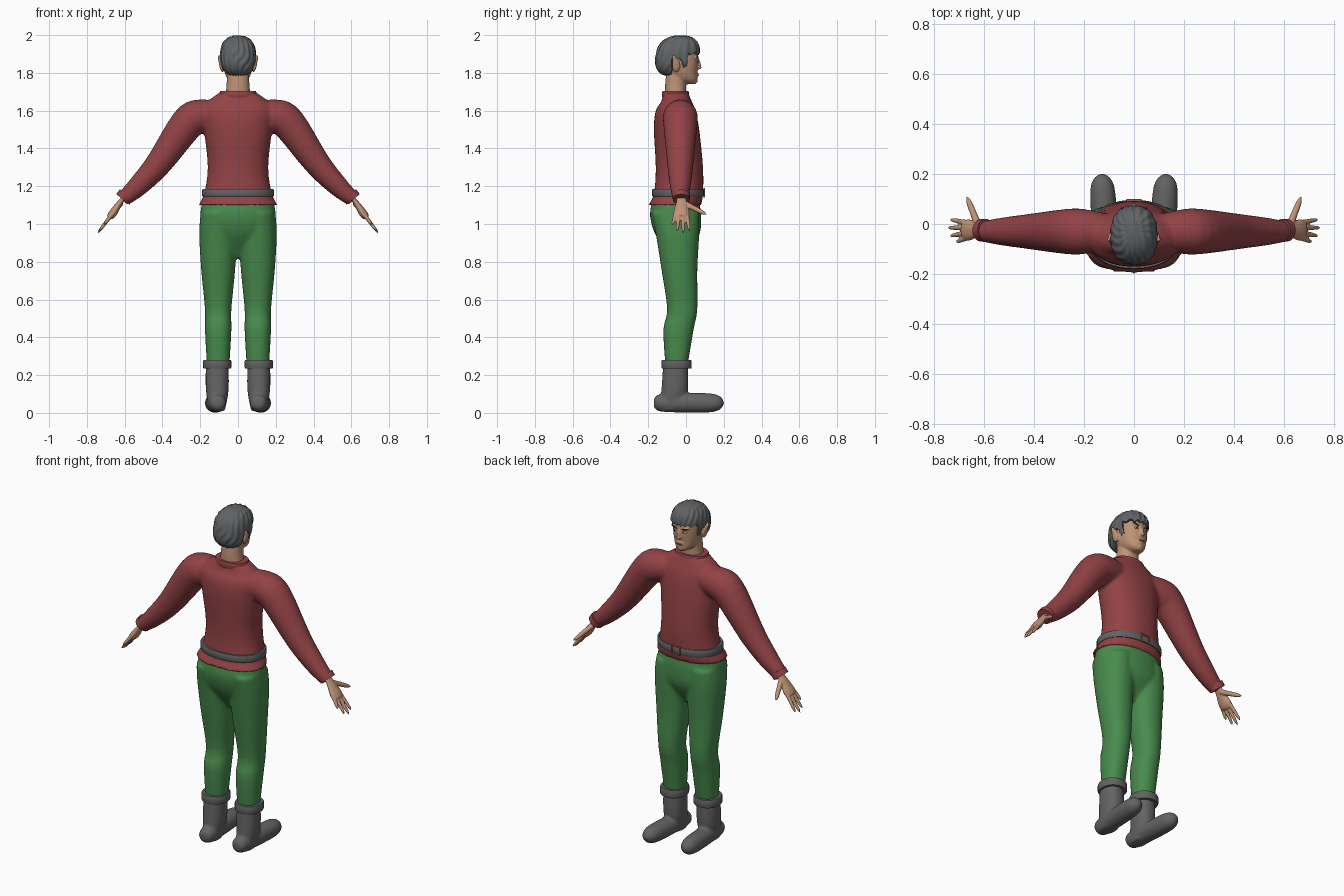
import bpy, bmesh, math
from mathutils import Vector, Matrix

cube = bpy.data.objects.get("Cube")
if cube:
    bpy.data.objects.remove(cube, do_unlink=True)


def material(name, red, green, blue):
    mat = bpy.data.materials.new(name)
    mat.use_nodes = True
    mat.diffuse_color = (red, green, blue, 1)
    shader = next(node for node in mat.node_tree.nodes if node.type == 'BSDF_PRINCIPLED')
    shader.inputs["Base Color"].default_value = mat.diffuse_color
    return mat


SKIN = material("skin", .52, .29, .18)
RED = material("sweater red", .29, .055, .06)
GREEN = material("trouser green", .065, .26, .075)
GREY = material("boot grey", .125, .125, .125)
HAIR = material("hair grey", .12, .125, .13)
BROWN = material("buckle brown", .25, .13, .08)
DARK = material("eye dark", .03, .02, .02)
WHITE = material("eye white", .6, .55, .5)
AXIS_X, AXIS_Y = Vector((1, 0, 0)), Vector((0, 1, 0))
SIDES = (1, -1)


def spline(rows, steps):
    """Smoothly interpolate rows of numbers that share one layout."""
    result = []
    padded = [rows[0], *rows, rows[-1]]
    for before, start, end, after in zip(padded, padded[1:], padded[2:], padded[3:]):
        for step in range(steps):
            t = step / steps
            row = []
            for p, a, b, n in zip(before, start, end, after):
                bend = (b - p) / 2 * t * (1 - t) ** 2 - (n - a) / 2 * (1 - t) * t * t
                row.append(a + (b - a) * t * t * (3 - 2 * t) + bend)
            result.append(row)
    return result + [list(rows[-1])]


def squarish(value, power):
    return math.copysign(abs(value) ** (2 / power), value)


def skin_rings(bm, frames, power, sides):
    """Join rounded sections, each given as centre, half width and half depth vectors."""
    rings = []
    for centre, wide, deep in frames:
        angles = [math.tau * i / sides for i in range(sides)]
        rings.append([bm.verts.new(centre + wide * squarish(math.cos(angle), power)
                                   + deep * squarish(math.sin(angle), power)) for angle in angles])
    for low, high in zip(rings, rings[1:]):
        for i in range(sides):
            j = (i + 1) % sides
            bm.faces.new((low[i], low[j], high[j], high[i]))
    bm.faces.new(rings[0][::-1])
    bm.faces.new(rings[-1])


def loft(bm, rows, x=0, steps=4):
    """Upright form from rows of height, half width, back and front."""
    frames = [(Vector((x, (back + front) / 2, z)), AXIS_X * width, AXIS_Y * (front - back) / 2)
              for z, width, back, front in spline(rows, steps)]
    skin_rings(bm, frames, 2.2, 48)


def limb(bm, rows, flat=1, steps=4, sides=24):
    """Round form along a path, from rows of x, y, z and radius."""
    rows = spline(rows, steps)
    points = [Vector(row[:3]) for row in rows]
    frames = []
    for i, point in enumerate(points):
        along = (points[min(i + 1, len(points) - 1)] - points[max(i - 1, 0)]).normalized()
        side = AXIS_X if abs(along.y) > .9 else AXIS_Y
        wide = (side - along * along.dot(side)).normalized()
        radius = rows[i][-1]
        frames.append((point, wide * radius, along.cross(wide) * radius * flat))
    skin_rings(bm, frames, 2, sides)


def finger(bm, root, tip, radius):
    """Tapered limb with a rounded tip."""
    rows = []
    for i in range(10):
        t = i / 9
        rows.append((*root.lerp(tip, t), radius * (1 - t / 4) * math.sqrt(1.05 - t ** 8)))
    limb(bm, rows, steps=1, sides=12)


def blob(bm, place, size, roll=0):
    shape = Matrix.Translation(place) @ Matrix.Rotation(roll, 4, 'Y') @ Matrix.Diagonal((*size, 1))
    bmesh.ops.create_uvsphere(bm, u_segments=16, v_segments=10, radius=1, matrix=shape)


def finish(name, bm, mat, mirror=False, voxel=0):
    """Turn the mesh into an object, optionally mirrored and blended into one skin."""
    bmesh.ops.recalc_face_normals(bm, faces=bm.faces)
    mesh = bpy.data.meshes.new(name)
    bm.to_mesh(mesh)
    bm.free()
    mesh.materials.append(mat)
    ob = bpy.data.objects.new(name, mesh)
    bpy.context.collection.objects.link(ob)
    bpy.ops.object.select_all(action='DESELECT')
    ob.select_set(True)
    bpy.context.view_layer.objects.active = ob
    bpy.ops.object.shade_smooth_by_angle(angle=math.radians(40))
    if mirror:
        ob.modifiers.new("mirror", 'MIRROR').use_mirror_merge = False
    if voxel:
        blend = ob.modifiers.new("blend", 'REMESH')
        blend.mode, blend.voxel_size, blend.use_smooth_shade = 'VOXEL', voxel, True
        soften = ob.modifiers.new("soften", 'SMOOTH')
        soften.factor, soften.iterations = .5, 4


def band(name, mat, z, half, width, back, front, x=0):
    """Flat ring of cloth or leather with soft edges."""
    bm = bmesh.new()
    rows = []
    for rise, inset in ((-1, .02), (-1, .003), (-.7, 0), (.7, 0), (1, .003), (1, .02)):
        rows.append((z + rise * half, width - inset, back + inset, front - inset))
    loft(bm, rows, x, steps=1)
    finish(name, bm, mat, mirror=x > 0)


# Sweater: torso and both sleeves blended together
bm = bmesh.new()
loft(bm, [(1.1, .21, -.2, .08), (1.16, .18, -.17, .09), (1.3, .16, -.16, .09), (1.5, .18, -.17, .07),
          (1.6, .19, -.16, .05), (1.65, .16, -.13, .03), (1.7, .09, -.12, .01)])
for side in SIDES:
    sleeve = ((.1, 1.58, .07), (.2, 1.57, .09), (.27, 1.53, .09), (.42, 1.32, .07),
              (.53, 1.2, .055), (.61, 1.13, .04))
    limb(bm, [(side * x, -.03, z, radius) for x, z, radius in sleeve])
finish("sweater", bm, RED, voxel=.01)
bm = bmesh.new()
limb(bm, [(.59, -.025, 1.155, .045), (.61, -.025, 1.13, .045)])
finish("sleeve_cuffs", bm, RED, mirror=True)
band("collar", RED, 1.685, .018, .098, -.127, .015)

# Belt and buckle frame
band("belt", GREY, 1.165, .02, .19, -.18, .096)
bm = bmesh.new()
for side in SIDES:
    for place, size in (((0, .096, side * .02), (.056, .009, .008)),
                        ((side * .025, .096, 0), (.008, .009, .05))):
        bar = Matrix.Translation(place) @ Matrix.Diagonal((*size, 1))
        bmesh.ops.create_cube(bm, size=1, matrix=Matrix.Translation((0, 0, 1.165)) @ bar)
finish("belt_buckle", bm, BROWN)

# Trousers: pelvis and both legs
bm = bmesh.new()
loft(bm, [(1.12, .19, -.18, .07), (1.04, .2, -.19, .08), (.94, .19, -.16, .07), (.82, .05, -.08, 0)])
for side in SIDES:
    loft(bm, [(1.06, .09, -.18, .07), (.95, .1, -.16, .07), (.76, .09, -.13, .06),
              (.55, .07, -.1, .06), (.44, .07, -.12, .04), (.26, .06, -.11, .01)], x=side * .105)
finish("trousers", bm, GREEN, voxel=.01)

# Boots with a turned cuff
bm = bmesh.new()
loft(bm, [(.27, .06, -.12, .01), (.12, .06, -.13, .01), (.01, .04, -.14, -.02)], x=.11)
sole = ((-.17, .02), (-.14, .045), (0, .052), (.13, .05), (.18, .035), (.2, .01))
limb(bm, [(.117 + y / 16, y, .053, radius) for y, radius in sole])
finish("boots", bm, GREY, mirror=True, voxel=.008)
band("boot_cuffs", GREY, .257, .023, .075, -.13, .03, x=.11)

# Hands: palm, four spread fingers and a thumb
bm = bmesh.new()
palm = ((.59, 1.15, .03), (.62, 1.12, .027), (.66, 1.06, .043), (.68, 1.035, .035))
limb(bm, [(x, -.024, z, radius) for x, z, radius in palm], flat=.5)
for i in range(4):
    knuckle = Vector((.665, .005 - .02 * i, 1.055))
    reach = .13 - .014 * (i - 1) ** 2
    finger(bm, knuckle, knuckle + Vector((.6, (1 - i) / 9, -.8)) * reach, .011)
finger(bm, Vector((.62, -.01, 1.11)), Vector((.667, .108, 1.05)), .015)
finish("hands", bm, SKIN, mirror=True, voxel=.004)

# Head: skull, neck, nose, brow ridge and pointed ears
bm = bmesh.new()
loft(bm, [(1.74, .02, -.01, .05), (1.76, .05, -.06, .06), (1.8, .07, -.1, .06),
          (1.86, .08, -.13, .065), (1.93, .08, -.14, .06), (1.97, .05, -.11, .03)])
loft(bm, [(1.66, .07, -.11, 0), (1.74, .06, -.11, 0), (1.84, .06, -.1, .01)])
finger(bm, Vector((0, .055, 1.88)), Vector((0, .077, 1.83)), .011)
blob(bm, (0, .07, 1.828), (.015, .013, .009))
blob(bm, (0, .058, 1.79), (.022, .01, .01))
blob(bm, (0, .05, 1.757), (.02, .012, .012))
for side in SIDES:
    blob(bm, (side * .032, .054, 1.88), (.026, .011, .007), side * -.2)
    blob(bm, (side * .09, -.053, 1.842), (.01, .022, .04), side * .2)
    finger(bm, Vector((side * .09, -.055, 1.85)), Vector((side * .1, -.066, 1.895)), .012)
finish("head", bm, SKIN, voxel=.005)

# Eyes, irises, slanted brows and mouth
for name, mat, place, size, roll in (
        ("eyes", WHITE, (.032, .058, 1.862), (.014, .007, .006), -.1),
        ("irises", DARK, (.031, .063, 1.862), (.005, .004, .005), 0),
        ("eyebrows", DARK, (.035, .062, 1.882), (.021, .005, .004), -.3),
        ("mouth", BROWN, (0, .065, 1.79), (.021, .005, .003), 0)):
    bm = bmesh.new()
    blob(bm, place, size, roll)
    finish(name, bm, mat, mirror=place[0] > 0)

# Hair: a combed cap, tucked into the skull below the hairline
bm = bmesh.new()
bmesh.ops.create_icosphere(bm, subdivisions=6, radius=1)
centre = Vector((0, -.045, 1.888))
hairline = ((.01, 1.9), (-.02, 1.83), (-.075, 1.87), (-1, 1.785))
for vert in bm.verts:
    x, y, z = vert.co
    swell = sum(abs(part) ** 2.4 for part in vert.co) ** (-1 / 2.4)
    strand = math.sin(17 * math.atan2(x, y) + 5 * z + 2 * math.sin(4 * z + 3 * x))
    comb = math.sin(22 * x + 5 * y) * max(z, 0)
    swell *= 1 + strand * (1 - z ** 4) / 50 + comb / 80
    offset = Vector((x * .094, y * .115 + z * .015, z * .11)) * swell
    spot = centre + offset
    edge = next(height for start, height in hairline if spot.y > start)
    if spot.z < edge + strand / 160:
        spot = centre + offset * .76
    vert.co = spot
finish("hair", bm, HAIR)
